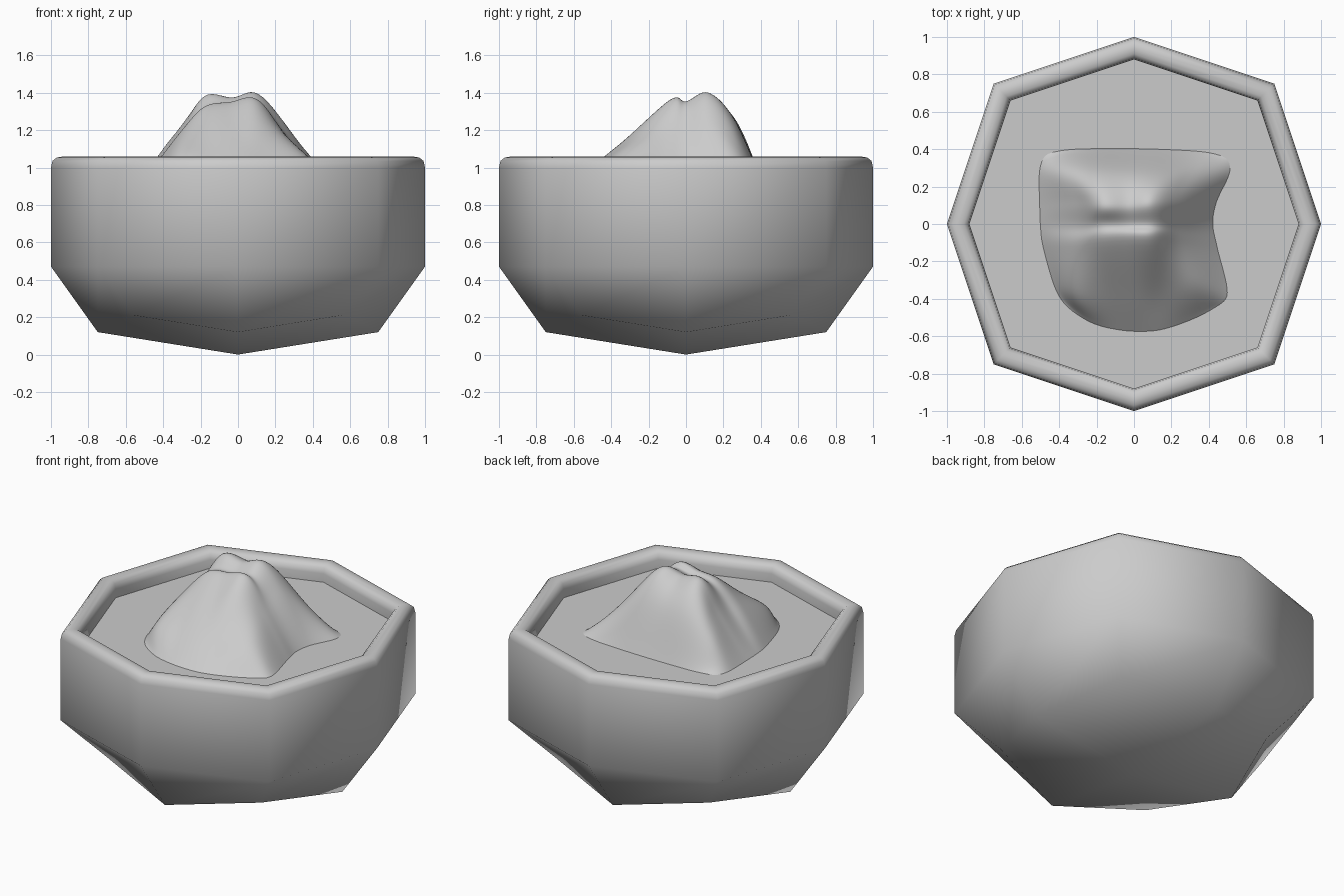
import bpy
from mathutils import Vector

if "Cube" in bpy.data.objects:
    bpy.data.objects.remove(bpy.data.objects["Cube"])


def make_object(name, verts, faces):
    mesh = bpy.data.meshes.new(name)
    mesh.from_pydata(verts, [], faces)
    mesh.update()
    obj = bpy.data.objects.new(name, mesh)
    bpy.context.collection.objects.link(obj)
    for poly in mesh.polygons:
        poly.use_smooth = True
    return obj


def ring(mid, corner, z_mid, z_corner):
    """Eight-sided ring: side points at 'mid', diagonal points at 'corner'."""
    pts = []
    for cx, cy in ((1, 0), (0, 1), (-1, 0), (0, -1)):
        pts.append((cx * mid, cy * mid, z_mid))
        pts.append(((cx - cy) * corner, (cx + cy) * corner, z_corner))
    return pts


# Bowl: faceted rounded base, straight eight-sided wall, rounded rim
FLOOR = 0.945
verts = [(0, 0, 0)] + ring(0.75, 0.556, 0.12, 0.21)
profile = [(1, 0.47), (1, 1.0), (0.992, 1.035), (0.97, 1.053), (0.94, 1.058),
           (0.91, 1.053), (0.888, 1.035), (0.88, 1.0), (0.88, FLOOR - 0.02)]
for r, z in profile:
    verts += ring(r, 0.75 * r, z, z)
faces = []
for i in range(0, 8, 2):
    faces.append((0, 1 + (i + 2) % 8, 1 + i + 1, 1 + i))
for k in range(len(profile)):
    a, b = 1 + 8 * k, 9 + 8 * k
    for i in range(8):
        j = (i + 1) % 8
        faces.append((a + i, a + j, b + j, b + i))
make_object("bowl", verts, faces)

# Flat filling inside the rim
make_object("filling", ring(0.885, 0.664, FLOOR, FLOOR), [tuple(range(8))])

# Mound: smooth surface through rows of control points, front to back.
# Points given as (x, y) lie on the filling.
rows = [
    [(-.37, -.45), (-.22, -.535), (-.09, -.57), (.03, -.58), (.15, -.57), (.30, -.52), (.44, -.455)],
    [(-.43, -.33), (-.31, -.37, 1.07), (-.14, -.38, 1.095), (.0, -.38, 1.105), (.13, -.37, 1.10), (.31, -.33, 1.09), (.505, -.37)],
    [(-.49, -.12), (-.32, -.12, 1.17), (-.18, -.10, 1.305), (-.04, -.09, 1.335), (.10, -.09, 1.35), (.25, -.10, 1.18), (.45, -.13)],
    [(-.505, 0), (-.31, -.01, 1.17), (-.18, 0, 1.32), (-.03, 0, 1.335), (.11, 0, 1.345), (.24, 0, 1.20), (.425, 0)],
    [(-.508, .10), (-.31, .11, 1.20), (-.18, .11, 1.38), (-.03, .11, 1.372), (.10, .12, 1.395), (.24, .12, 1.25), (.445, .12)],
    [(-.51, .27), (-.37, .28, 1.12), (-.21, .27, 1.24), (-.03, .26, 1.255), (.14, .25, 1.26), (.31, .26, 1.12), (.515, .27)],
    [(-.49, .385), (-.33, .402), (-.17, .405), (0, .405), (.18, .40), (.38, .388), (.515, .36)],
]
rows = [[p if len(p) == 3 else (*p, FLOOR - 0.005) for p in row] for row in rows]


def spline(points, steps=8):
    """Catmull-Rom curve passing through all points."""
    p = [Vector(q) for q in points]
    p = [2 * p[0] - p[1]] + p + [2 * p[-1] - p[-2]]
    out = []
    for i in range(1, len(p) - 2):
        a, b, c, d = p[i - 1:i + 3]
        for s in range(steps):
            t = s / steps
            out.append(0.5 * (2 * b + (c - a) * t + (2 * a - 5 * b + 4 * c - d) * t * t
                              + (3 * b - a - 3 * c + d) * t ** 3))
    return out + [p[-2]]


across = [spline(r) for r in rows]
columns = [spline(c) for c in zip(*across)]
n = len(columns[0])
verts = [p for col in columns for p in col]
faces = [(i * n + j, (i + 1) * n + j, (i + 1) * n + j + 1, i * n + j + 1)
         for i in range(len(columns) - 1) for j in range(n - 1)]
make_object("mound", verts, faces)
